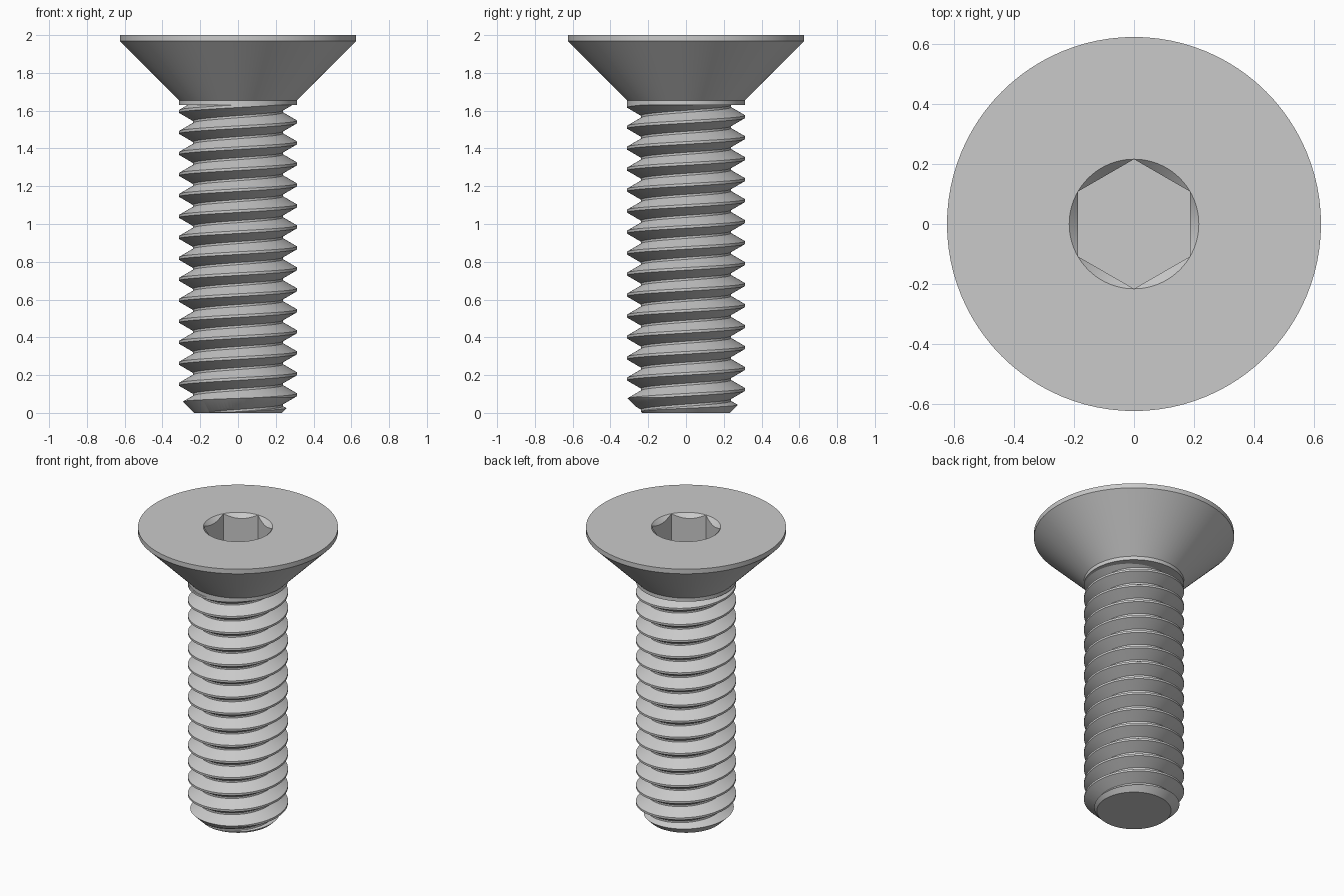
import bpy, bmesh, math
from mathutils import Vector

cube = bpy.data.objects.get("Cube")
if cube:
    bpy.data.objects.remove(cube)

steel = bpy.data.materials.new("grey steel")
steel.use_nodes = True
GREY = (0.59, 0.59, 0.59, 1)
steel.diffuse_color = GREY
steel.node_tree.nodes["Principled BSDF"].inputs["Base Color"].default_value = GREY

SEGMENTS = 96
RADIUS = 0.3125    # crest of the thread
ROOT = 0.238       # bottom of the groove
PITCH = 1 / 9
COLLAR_Z = 1.63


def add_object(name, bm):
    bmesh.ops.recalc_face_normals(bm, faces=bm.faces)
    mesh = bpy.data.meshes.new(name)
    bm.to_mesh(mesh)
    bm.free()
    mesh.materials.append(steel)
    obj = bpy.data.objects.new(name, mesh)
    bpy.context.collection.objects.link(obj)
    return obj


def lathe(name, profile, segments=SEGMENTS, turn=0.0):
    """Closed solid of revolution from (radius, height) points."""
    bm = bmesh.new()
    rings = []
    for r, z in profile:
        angles = [turn + math.tau * i / segments for i in range(segments)]
        rings.append([bm.verts.new((r * math.cos(a), r * math.sin(a), z)) for a in angles])
    for low, high in zip(rings, rings[1:]):
        for i in range(segments):
            j = (i + 1) % segments
            bm.faces.new((low[i], low[j], high[j], high[i]))
    bm.faces.new(rings[0])
    bm.faces.new(rings[-1])
    return add_object(name, bm)


def apply_boolean(obj, tool, operation):
    mod = obj.modifiers.new(operation.title(), 'BOOLEAN')
    mod.operation, mod.object, mod.solver = operation, tool, 'EXACT'
    bpy.context.view_layer.objects.active = obj
    bpy.ops.object.modifier_apply(modifier=mod.name)
    bpy.data.objects.remove(tool)


def smooth(obj):
    bpy.ops.object.select_all(action='DESELECT')
    obj.select_set(True)
    bpy.context.view_layer.objects.active = obj
    bpy.ops.object.shade_smooth_by_angle(angle=math.radians(25))


# Countersunk head with its short collar
head = lathe("countersunk_head", [(RADIUS, COLLAR_Z), (RADIUS, 1.655),
                                  (0.625, 1.968), (0.625, 2.0)])

# Hexagonal socket with a conical lead-in
hexagon = lathe("socket_cutter", [(0.2165, 1.77), (0.2165, 2.1)], 6, math.pi / 6)
apply_boolean(head, hexagon, 'DIFFERENCE')
lead_in = lathe("lead_in_cutter", [(0.1165, 1.9), (0.2665, 2.05)])
apply_boolean(head, lead_in, 'DIFFERENCE')
smooth(head)

# Threaded shank: one groove profile swept along a right-hand helix
flank = (RADIUS - ROOT) * math.tan(math.radians(30))
crest = PITCH / 8
profile = [(RADIUS, -crest / 2), (RADIUS, crest / 2),
           (ROOT, crest / 2 + flank), (ROOT, PITCH - crest / 2 - flank),
           (RADIUS, PITCH - crest / 2)]
bm = bmesh.new()
rows = []
for step in range(-3 * SEGMENTS, 16 * SEGMENTS):
    a = math.tau * step / SEGMENTS
    rise = 0.096 + PITCH * step / SEGMENTS
    rows.append([bm.verts.new((r * math.cos(a), r * math.sin(a), z + rise))
                 for r, z in profile])
for low, high in zip(rows, rows[1:]):
    for k in range(len(profile) - 1):
        bm.faces.new((low[k], high[k], high[k + 1], low[k + 1]))
bmesh.ops.remove_doubles(bm, verts=bm.verts, dist=1e-5)

# Trim both ends flat and cap them
for height, up in ((0.0, -1), (COLLAR_Z + 0.01, 1)):
    cut = bmesh.ops.bisect_plane(bm, geom=bm.verts[:] + bm.edges[:] + bm.faces[:], dist=1e-6,
                                 plane_co=(0, 0, height), plane_no=Vector((0, 0, up)),
                                 clear_outer=True)
    rim = [e for e in cut["geom_cut"] if isinstance(e, bmesh.types.BMEdge) and e.is_boundary]
    bmesh.ops.holes_fill(bm, edges=rim, sides=0)
shank = add_object("threaded_shank", bm)

# Chamfered tip
envelope = lathe("tip_chamfer_cutter", [(0.222, -0.01), (0.342, 0.11), (0.342, 1.8)])
apply_boolean(shank, envelope, 'INTERSECT')
smooth(shank)
